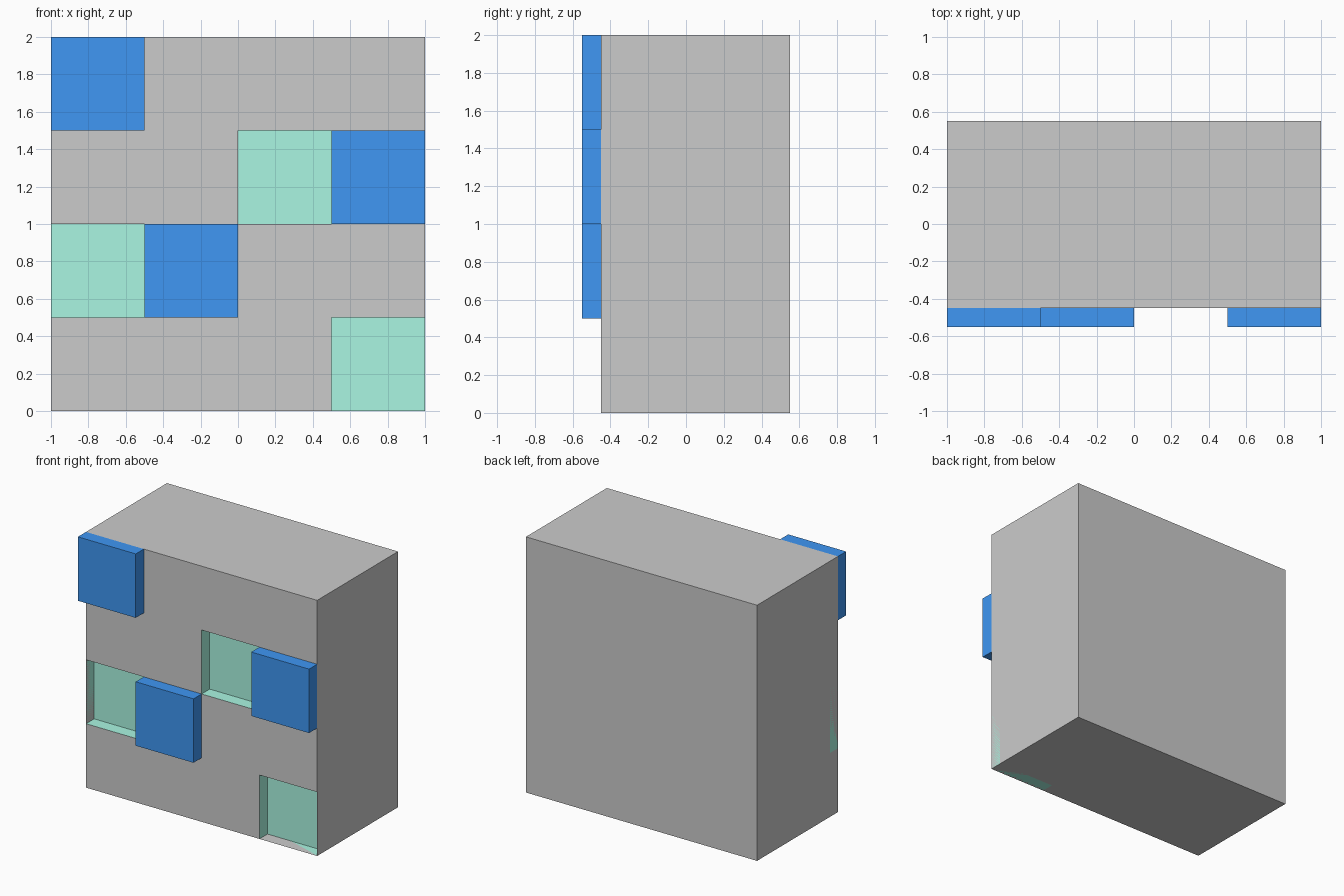
import bpy, bmesh
from mathutils import Matrix, Vector

if "Cube" in bpy.data.objects:
    bpy.data.objects.remove(bpy.data.objects["Cube"])

CELL, DEPTH, FRONT = 0.5, 0.1, -0.45
RAISED = [(0, 3), (3, 2), (1, 1)]      # (column, row) counted from bottom left
RECESSED = [(2, 2), (0, 1), (3, 0)]


def material(name, rgb):
    m = bpy.data.materials.new(name)
    m.diffuse_color = (*rgb, 1)
    m.use_nodes = True
    m.node_tree.nodes["Principled BSDF"].inputs["Base Color"].default_value = m.diffuse_color
    return m


# Solid block
bm = bmesh.new()
bmesh.ops.create_cube(bm, size=1, matrix=Matrix.Translation((0, 0.05, 1)) @ Matrix.Diagonal((2, 1, 2, 1)))

# Cut the block into a 4 x 4 pattern of cells
for i in range(1, 4):
    for co, no in (((-1 + i * CELL, 0, 0), (1, 0, 0)), ((0, 0, i * CELL), (0, 0, 1))):
        bmesh.ops.bisect_plane(bm, geom=bm.verts[:] + bm.edges[:] + bm.faces[:],
                               plane_co=co, plane_no=no)
bm.normal_update()

# Collect the front cells
cells = {}
for f in bm.faces:
    if f.normal.y < -0.9:
        c = f.calc_center_median()
        cells[int((c.x + 1) / CELL), int(c.z / CELL)] = f

# Push panels out or in, with coloured sides
for keys, offset, slot in ((RAISED, -DEPTH, 1), (RECESSED, DEPTH, 2)):
    for k in keys:
        cap = bmesh.ops.extrude_discrete_faces(bm, faces=[cells[k]])["faces"][0]
        bmesh.ops.translate(bm, verts=cap.verts[:], vec=Vector((0, offset, 0)))
        cap.material_index = slot
        for e in cap.edges:
            for f in e.link_faces:
                f.material_index = slot

mesh = bpy.data.meshes.new("panelled_block")
bm.to_mesh(mesh)
bm.free()
for m in (material("plain_grey", (0.8, 0.8, 0.8)),
          material("raised_blue", (0.05, 0.31, 0.9)),
          material("recessed_green", (0.4, 0.92, 0.76))):
    mesh.materials.append(m)
block = bpy.data.objects.new("panelled_block", mesh)
bpy.context.collection.objects.link(block)
